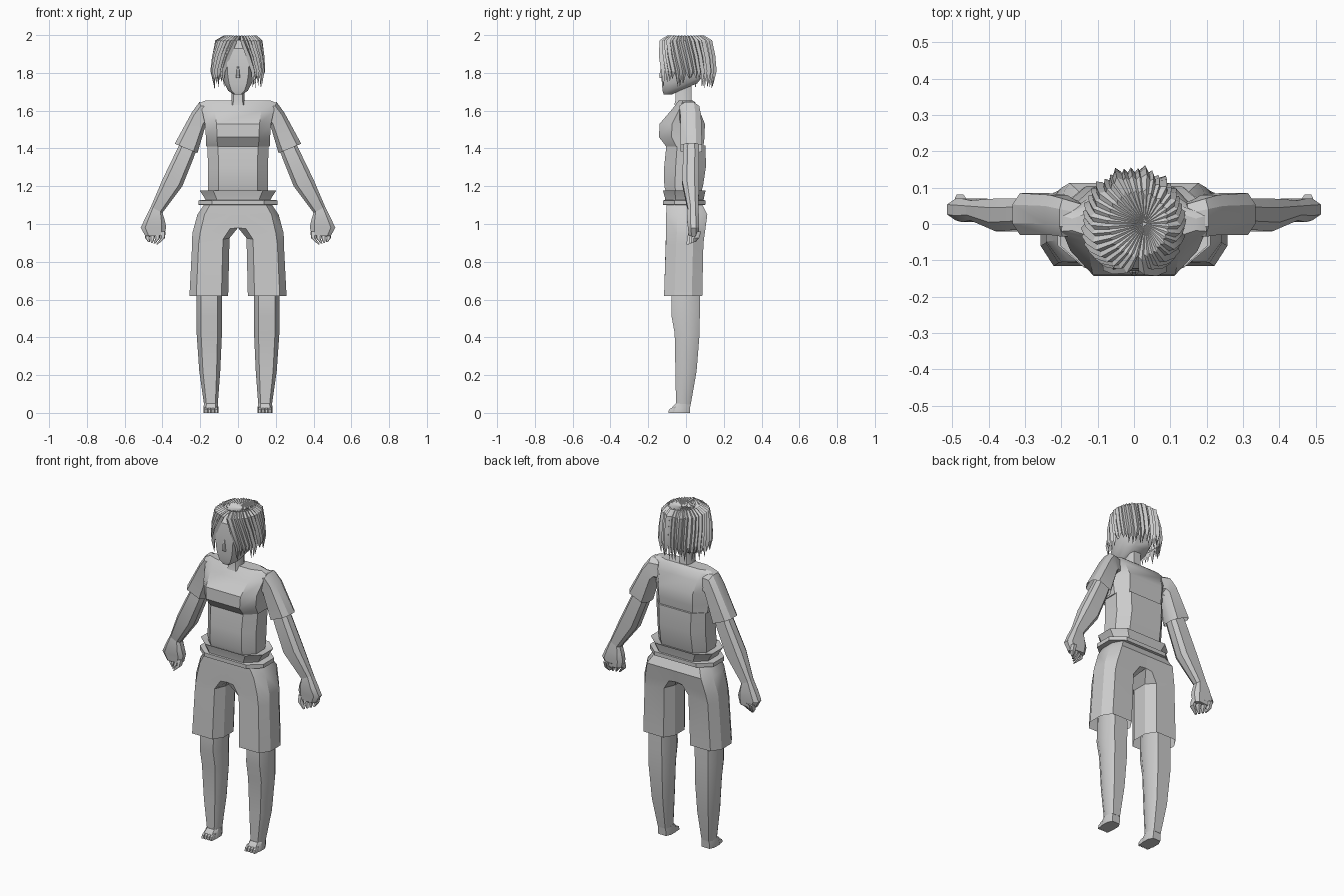
import bpy, bmesh, math, random
from mathutils import Vector

random.seed(4)
if "Cube" in bpy.data.objects:
    bpy.data.objects.remove(bpy.data.objects["Cube"], do_unlink=True)

grey = bpy.data.materials.new("plain grey")
grey.use_nodes = True
grey.diffuse_color = (.6, .6, .6, 1)
grey.node_tree.nodes["Principled BSDF"].inputs["Base Color"].default_value = (.6, .6, .6, 1)

# Chamfered octagon: (across, depth) factors
OCT = [(1, -.45), (1, .45), (.65, 1), (-.65, 1), (-1, .45), (-1, -.45), (-.65, -1), (.65, -1)]


def finish(name, bm, mirror=False, angle=32):
    bmesh.ops.recalc_face_normals(bm, faces=bm.faces)
    mesh = bpy.data.meshes.new(name)
    bm.to_mesh(mesh)
    bm.free()
    mesh.materials.append(grey)
    for poly in mesh.polygons:
        poly.use_smooth = True
    mesh.set_sharp_from_angle(angle=math.radians(angle))
    obj = bpy.data.objects.new(name, mesh)
    bpy.context.collection.objects.link(obj)
    if mirror:
        obj.modifiers.new("Mirror", 'MIRROR')
    return obj


def ring(outer, inner, front, back, flat=False):
    """Octagonal section between two (x, z) points, spanning front..back in y."""
    a, b = Vector((outer[0], 0, outer[1])), Vector((inner[0], 0, inner[1]))
    mid, half = (a + b) / 2, (a - b) / 2
    pts = []
    for u, v in OCT:
        if flat and u == -1:      # square off the side that meets the centre line
            v = math.copysign(1, v)
        pts.append(mid + half * u + Vector((0, (front + back) / 2 + v * (back - front) / 2, 0)))
    return pts


def level(z, width, front, back):
    return ring((width, z), (-width, z), front, back)


def add_loft(bm, rings, cap_start=True, cap_end=True):
    loops = [[bm.verts.new(p) for p in r] for r in rings]
    n = len(loops[0])
    for r, s in zip(loops, loops[1:]):
        for i in range(n):
            j = (i + 1) % n
            bm.faces.new((r[i], r[j], s[j], s[i]))
    if cap_start:
        bm.faces.new(loops[0])
    if cap_end:
        bm.faces.new(loops[-1])


def loft(name, rings, mirror=False, cap_start=True, cap_end=True):
    bm = bmesh.new()
    add_loft(bm, rings, cap_start, cap_end)
    return finish(name, bm, mirror)


# Torso
loft("shirt_chest", [
    level(1.41, .168, -.105, .092), level(1.46, .17, -.143, .098),
    level(1.53, .175, -.14, .1), level(1.6, .19, -.08, .072),
    level(1.642, .2, -.047, .05), level(1.655, .17, -.038, .035)])
loft("shirt_waist", [
    level(1.15, .155, -.1, .075), level(1.2, .16, -.115, .09),
    level(1.3, .158, -.116, .105), level(1.415, .163, -.104, .104)])

# Sleeves, open at the cuff
loft("sleeve", [
    ring((.15, 1.64), (.13, 1.53), -.035, .055),
    ring((.205, 1.645), (.16, 1.53), -.035, .07),
    ring((.245, 1.59), (.172, 1.52), -.03, .08),
    ring((.335, 1.425), (.215, 1.375), -.03, .085)], mirror=True, cap_end=False)

# Arms and hands
loft("arm", [
    ring((.29, 1.46), (.21, 1.42), -.01, .065),
    ring((.325, 1.39), (.235, 1.35), -.015, .07),
    ring((.4, 1.235), (.295, 1.2), -.02, .07),
    ring((.462, 1.09), (.4, 1.06), .01, .065)], mirror=True)
loft("palm", [
    ring((.462, 1.09), (.4, 1.06), .01, .065),
    ring((.492, 1.03), (.388, 1.02), .005, .07),
    ring((.515, .98), (.38, .985), .01, .07),
    ring((.49, .935), (.39, .94), .015, .065)], mirror=True)
bm = bmesh.new()
for i in range(4):
    x, y = .397 + .027 * i, .015 + .012 * i
    tip = .428 + .014 * i
    add_loft(bm, [
        ring((x + .015, .96), (x - .014, .96), y, y + .03),
        ring((x + .013, .925), (x - .01, .925), y - .01, y + .018),
        ring((tip + .005, .892 + .004 * i), (tip - .004, .892 + .004 * i), y - .012, y)])
finish("fingers", bm, mirror=True)

# Waistband and belt
loft("waistband", [level(1.12, .17, -.11, .092), level(1.14, .178, -.112, .095),
                   level(1.178, .203, -.122, .104), level(1.17, .17, -.114, .09)])
loft("belt", [level(1.1, .195, -.11, .09), level(1.102, .21, -.121, .102),
              level(1.125, .21, -.121, .102), level(1.127, .19, -.11, .09)])

# Shorts: two halves meeting at the centre, open at the hem
loft("shorts", [
    ring((.178, 1.105), (0, 1.105), -.103, .085, True),
    ring((.215, 1.05), (0, 1.05), -.105, .113, True),
    ring((.242, .95), (0, .98), -.105, .1, True),
    ring((.243, .89), (.045, .925), -.107, .092),
    ring((.257, .62), (.052, .62), -.116, .086)], mirror=True, cap_end=False)

# Legs and feet
loft("lower_leg", [
    ring((.215, .75), (.09, .75), -.07, .07),
    ring((.22, .62), (.085, .62), -.077, .073),
    ring((.221, .52), (.085, .52), -.078, .073),
    ring((.219, .42), (.085, .42), -.06, .072),
    ring((.205, .22), (.094, .22), -.056, .056),
    ring((.18, .045), (.107, .045), -.053, .025)], mirror=True)
loft("foot", [
    ring((.18, .05), (.106, .05), -.054, .024),
    ring((.183, .028), (.104, .028), -.075, .022),
    ring((.182, 0), (.104, 0), -.086, .02)], mirror=True)
bm = bmesh.new()
for i in range(4):
    x = .115 + .018 * i
    add_loft(bm, [ring((x + .009, z), (x - .009, z), -f, -.05)
                  for z, f in ((.03, .07), (.018, .09), (0, .094))])
finish("toes", bm, mirror=True)

# Neck, head and nose
loft("neck", [level(1.63, .042, -.062, .035), level(1.66, .035, -.055, .028),
              level(1.78, .036, -.055, .03)])
loft("head", [
    level(1.685, .022, -.118, -.075), level(1.705, .052, -.124, -.035),
    level(1.745, .073, -.128, .06), level(1.79, .084, -.13, .095),
    level(1.86, .09, -.13, .11), level(1.93, .087, -.122, .108),
    level(1.975, .06, -.08, .08)])
loft("nose", [level(1.772, .012, -.139, -.12), level(1.785, .01, -.142, -.12),
              level(1.835, .005, -.132, -.12)])

# Hair: ridged locks fanning from an off-centre crown and parting over the face
LOCKS = 36
# reach, height, half width, amount of parting
STEPS = [(.03, 1.982, 1, 0), (.6, 1.998, 1.2, .05), (.86, 1.972, 1.35, .2),
         (.96, 1.89, 1.3, .65), (1, 1.81, 1.05, 1)]
bm = bmesh.new()


def hair_point(turn, reach, z, part, edge):
    swept = turn + math.copysign(part * .58 * (1 - abs(turn) / math.pi), turn)
    swept += edge
    shrink = reach * (.9 if edge else 1)
    return Vector((.145 * math.sin(swept) * shrink + .03 * (1 - reach),
                   -.163 * math.cos(swept) * shrink, z - (.004 if edge else 0)))


for k in range(LOCKS):
    turn = -math.pi + (k + .5) * 2 * math.pi / LOCKS
    puff = random.uniform(.94, 1.02)
    rows = []
    for reach, z, wide, part in STEPS:
        half = wide * math.pi / LOCKS
        rows.append([bm.verts.new(hair_point(turn, reach * puff, z, part, e))
                     for e in (-half, 0, half)])
    tip = bm.verts.new(hair_point(turn, puff * .99, random.uniform(1.715, 1.775), 1,
                                  random.uniform(-.06, .06)))
    for r, s in zip(rows, rows[1:]):
        for i in range(2):
            bm.faces.new((r[i], r[i + 1], s[i + 1], s[i]))
    last = rows[-1]
    for i in range(2):
        bm.faces.new((last[i], last[i + 1], tip))
    bm.faces.new((last[0], tip, last[2]))
finish("hair", bm, angle=25)
